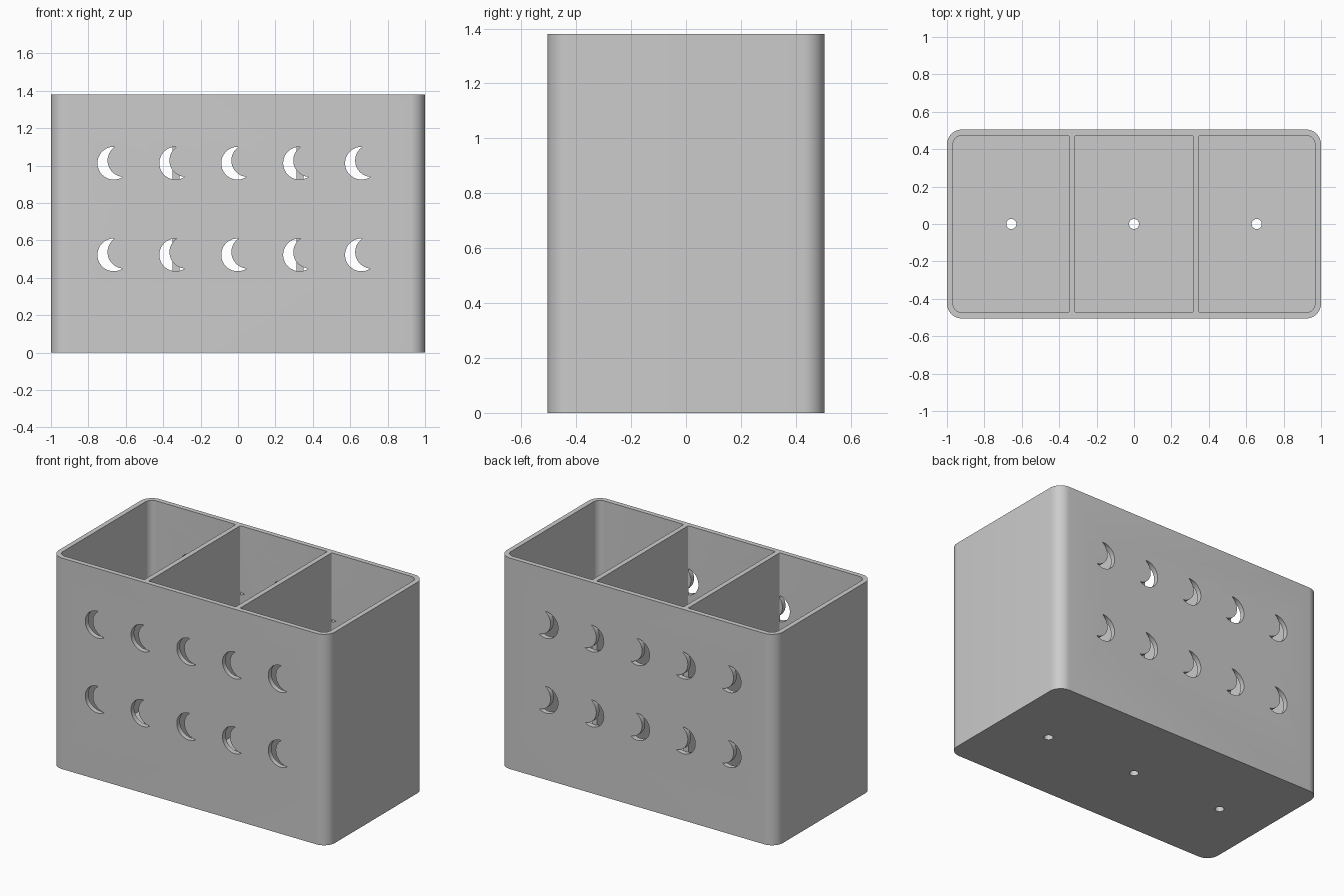
import bpy, bmesh
from math import sin, cos, pi, atan2, hypot, acos, radians
from mathutils import Vector

if "Cube" in bpy.data.objects:
    bpy.data.objects.remove(bpy.data.objects["Cube"])

HALF_X, HALF_Y, HEIGHT = 1.0, 0.505, 1.38
WALL, FLOOR = 0.032, 0.035
DIV_IN, DIV_OUT = 0.315, 0.347      # inner and outer face of each divider
IN_X, IN_Y = HALF_X - WALL, HALF_Y - WALL

grey = bpy.data.materials.new("plain grey")
grey.use_nodes = True
colour = (0.6, 0.6, 0.6, 1)
grey.diffuse_color = colour
grey.node_tree.nodes["Principled BSDF"].inputs["Base Color"].default_value = colour


def arc(cx, cy, r, start, end, steps):
    return [(cx + r * cos(start + (end - start) * i / steps),
             cy + r * sin(start + (end - start) * i / steps)) for i in range(steps + 1)]


def rounded_rect(x0, x1, y0, y1, r_left, r_right):
    """Counter-clockwise outline with separate left and right corner radii."""
    pts = []
    corners = [(x1, y1, -1, -1, r_right), (x0, y1, 1, -1, r_left),
               (x0, y0, 1, 1, r_left), (x1, y0, -1, 1, r_right)]
    for k, (x, y, sx, sy, r) in enumerate(corners):
        pts += arc(x + sx * r, y + sy * r, r, k * pi / 2, (k + 1) * pi / 2, 10)
    return pts


def prisms(name, parts):
    """One object made of extruded outlines: (outline, start, end, axis)."""
    bm = bmesh.new()
    for outline, start, end, axis in parts:
        place = (lambda a, b, h: (a, b, h)) if axis == "z" else (lambda a, b, h: (a, h, b))
        face = bm.faces.new([bm.verts.new(place(a, b, start)) for a, b in outline])
        new = bmesh.ops.extrude_face_region(bm, geom=[face])["geom"]
        bmesh.ops.translate(bm, vec=Vector(place(0, 0, end - start)),
                            verts=[v for v in new if isinstance(v, bmesh.types.BMVert)])
    bmesh.ops.recalc_face_normals(bm, faces=bm.faces)
    mesh = bpy.data.meshes.new(name)
    bm.to_mesh(mesh)
    bm.free()
    mesh.materials.append(grey)
    obj = bpy.data.objects.new(name, mesh)
    bpy.context.collection.objects.link(obj)
    return obj


def cut(target, cutter):
    mod = target.modifiers.new(cutter.name, "BOOLEAN")
    mod.operation, mod.solver, mod.object = "DIFFERENCE", "EXACT", cutter
    bpy.context.view_layer.objects.active = target
    bpy.ops.object.modifier_apply(modifier=mod.name)
    bpy.data.objects.remove(cutter)


def crescent(cx, cz, r=0.0875, dx=0.054, dz=0.0145):
    """Circle with an equal, shifted circle taken out of it."""
    toward = atan2(dz, dx)
    half = acos(hypot(dx, dz) / 2 / r)
    outer = arc(cx, cz, r, toward + half, toward + 2 * pi - half, 40)
    inner = arc(cx + dx, cz + dz, r, toward + pi + half, toward + pi - half, 24)
    return outer + inner[1:-1]


# Solid body with rounded upright edges
body = prisms("caddy_body", [(rounded_rect(-HALF_X, HALF_X, -HALF_Y, HALF_Y, 0.08, 0.08),
                              0, HEIGHT, "z")])

# Three open compartments, leaving two dividers
bays = [(-IN_X, -DIV_OUT, 0.048, 0.006), (-DIV_IN, DIV_IN, 0.006, 0.006),
        (DIV_OUT, IN_X, 0.006, 0.048)]
cut(body, prisms("compartment_cutter",
                 [(rounded_rect(x0, x1, -IN_Y, IN_Y, rl, rr), FLOOR, HEIGHT + 0.1, "z")
                  for x0, x1, rl, rr in bays]))

# Drain hole in each compartment floor
cut(body, prisms("drain_cutter", [(arc(x, 0, 0.027, 0, 2 * pi, 32)[:-1], -0.1, 0.1, "z")
                                  for x in (-0.656, 0, 0.656)]))

# Crescent windows in the front and back walls
cut(body, prisms("crescent_cutter",
                 [(crescent(col * 0.331 - 0.002, z), side * (IN_Y - 0.001), side * (HALF_Y + 0.1), "y")
                  for col in range(-2, 3) for z in (0.523, 1.013) for side in (-1, 1)]))

# Smooth rounded corners, crisp edges
bpy.ops.object.select_all(action="DESELECT")
body.select_set(True)
bpy.context.view_layer.objects.active = body
bpy.ops.object.shade_smooth_by_angle(angle=radians(30))
